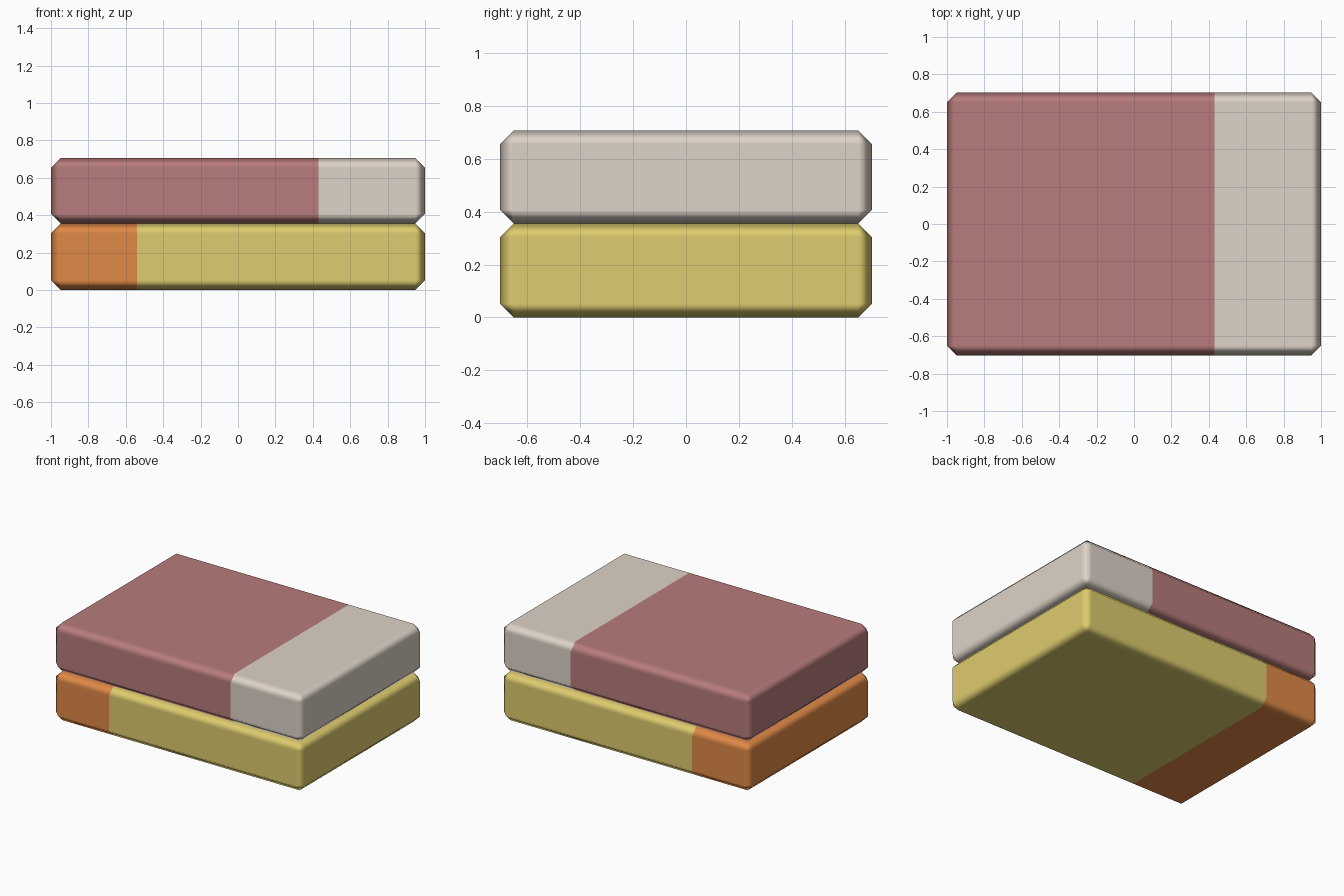
import bpy, bmesh
from mathutils import Vector

if "Cube" in bpy.data.objects:
    bpy.data.objects.remove(bpy.data.objects["Cube"])


def srgb(r, g, b):
    def lin(c):
        c /= 255
        return c / 12.92 if c <= 0.04045 else ((c + 0.055) / 1.055) ** 2.4
    return (lin(r), lin(g), lin(b), 1.0)


def material(name, rgb):
    m = bpy.data.materials.new(name)
    m.diffuse_color = srgb(*rgb)
    m.use_nodes = True
    m.node_tree.nodes["Principled BSDF"].inputs["Base Color"].default_value = m.diffuse_color
    return m


def slab(name, z0, z1, split_x, left, right):
    """Chamfered slab, cut at split_x into a left and a right colour."""
    bm = bmesh.new()
    bmesh.ops.create_cube(bm, size=1)
    bmesh.ops.scale(bm, vec=(2.0, 1.404, z1 - z0), verts=bm.verts)
    bmesh.ops.translate(bm, vec=(0, 0, (z0 + z1) / 2), verts=bm.verts)
    bmesh.ops.bevel(bm, geom=bm.edges[:], offset=0.052, offset_type='OFFSET',
                    segments=1, affect='EDGES', profile=0.5)
    bmesh.ops.bisect_plane(bm, geom=bm.verts[:] + bm.edges[:] + bm.faces[:],
                           plane_co=Vector((split_x, 0, 0)),
                           plane_no=Vector((1, 0, 0)))
    for f in bm.faces:
        f.material_index = 0 if f.calc_center_median().x < split_x else 1
        f.smooth = True
    mesh = bpy.data.meshes.new(name)
    bm.to_mesh(mesh)
    bm.free()
    mesh.materials.append(left)
    mesh.materials.append(right)
    ob = bpy.data.objects.new(name, mesh)
    bpy.context.collection.objects.link(ob)
    # soft-looking chamfers with flat main faces
    wn = ob.modifiers.new("weighted_normals", 'WEIGHTED_NORMAL')
    wn.weight = 100
    wn.keep_sharp = True
    return ob


rose = material("rose", (184, 124, 124))
cream = material("cream", (222, 211, 200))
orange = material("orange", (224, 137, 70))
yellow = material("yellow", (222, 204, 110))

# two stacked slabs
slab("lower_slab", 0.0, 0.355, -0.54, orange, yellow)
slab("upper_slab", 0.355, 0.706, 0.43, rose, cream)
